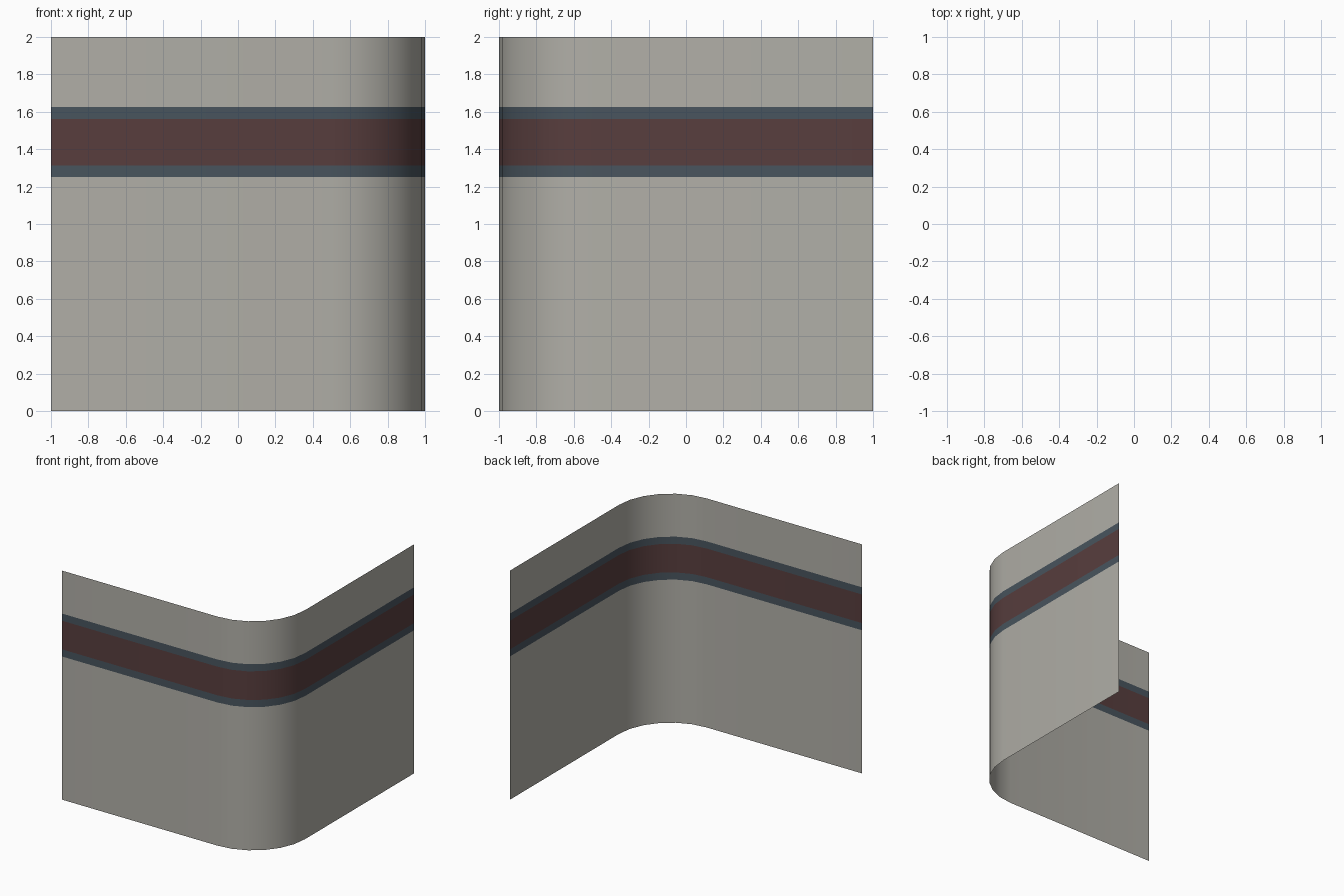
import bpy, bmesh, math

cube = bpy.data.objects.get("Cube")
if cube:
    bpy.data.objects.remove(cube, do_unlink=True)


def make_material(name, rgb):
    mat = bpy.data.materials.new(name)
    mat.use_nodes = True
    colour = (*rgb, 1.0)
    mat.diffuse_color = colour
    mat.node_tree.nodes["Principled BSDF"].inputs["Base Color"].default_value = colour
    return mat


wall_grey = make_material("warm grey wall", (0.44, 0.43, 0.39))
trim_blue = make_material("slate blue trim", (0.066, 0.09, 0.112))
band_red = make_material("dark red band", (0.098, 0.048, 0.048))

# Plan of the sheet: straight run, rounded corner, straight run
RADIUS, STEPS = 0.5, 6
centre = 1 - RADIUS
plan = [(-1, -1)]
for i in range(STEPS + 1):
    angle = math.pi / 2 * (i / STEPS - 1)
    plan.append((centre + RADIUS * math.cos(angle), -centre + RADIUS * math.sin(angle)))
plan.append((1, 1))

# Heights of the horizontal strips, with the material slot of each strip
heights = [0, 1.25, 1.3125, 1.5625, 1.625, 2]
strip_slots = [0, 1, 2, 1, 0]

# Corner wall: one thin sheet with painted strips
bm = bmesh.new()
rows = [[bm.verts.new((x, y, z)) for x, y in plan] for z in heights]
for low, high, slot in zip(rows, rows[1:], strip_slots):
    for i in range(len(plan) - 1):
        face = bm.faces.new((low[i], low[i + 1], high[i + 1], high[i]))
        face.material_index = slot
        face.smooth = True

mesh = bpy.data.meshes.new("corner_wall")
bm.to_mesh(mesh)
bm.free()
for mat in (wall_grey, trim_blue, band_red):
    mesh.materials.append(mat)
wall = bpy.data.objects.new("corner_wall", mesh)
bpy.context.collection.objects.link(wall)
